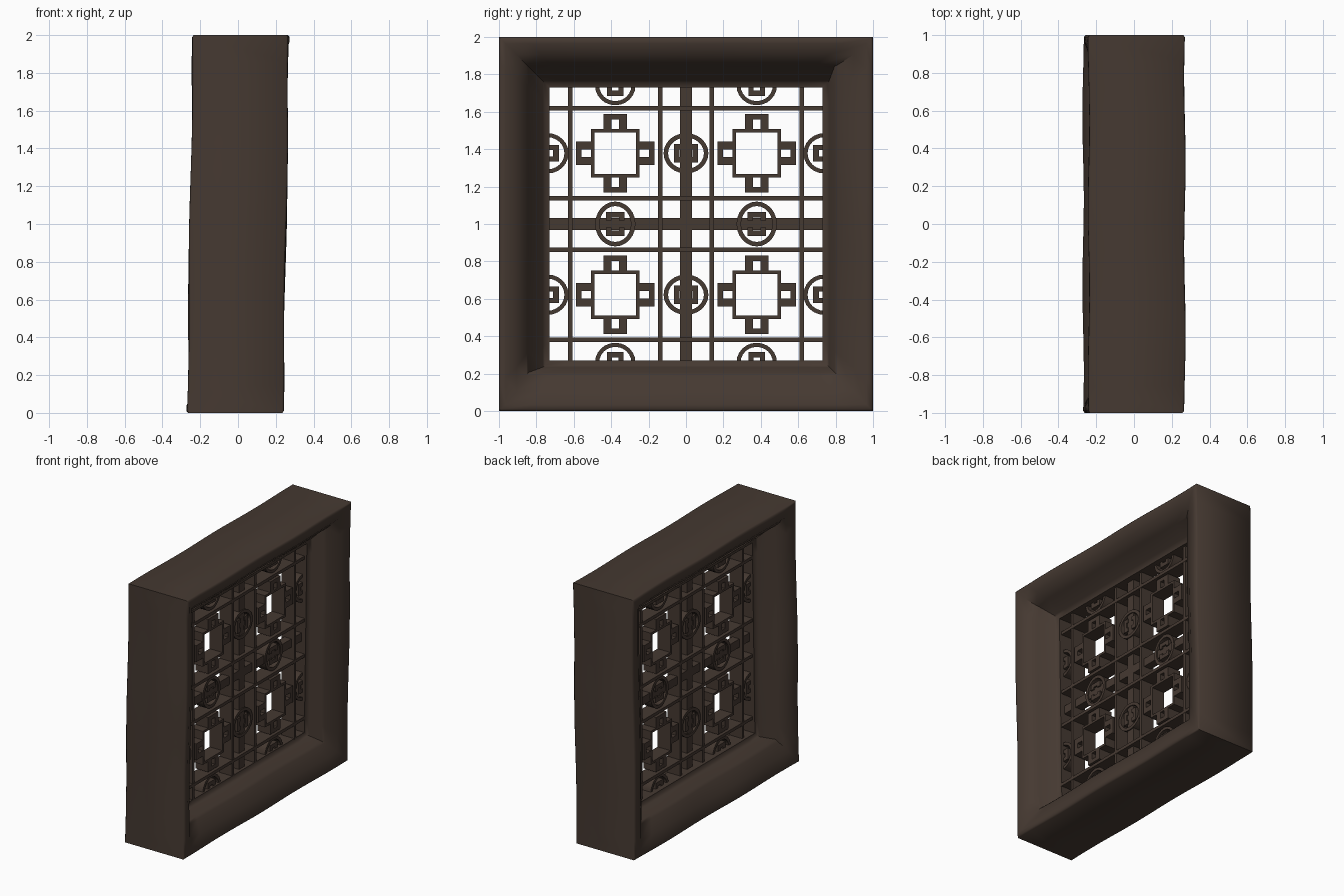
import bpy, bmesh, math
from mathutils import Matrix

if "Cube" in bpy.data.objects:
    bpy.data.objects.remove(bpy.data.objects["Cube"])

wood = bpy.data.materials.new("dark brown wood")
wood.diffuse_color = (0.060, 0.041, 0.031, 1)
wood.use_nodes = True
wood.node_tree.nodes["Principled BSDF"].inputs["Base Color"].default_value = wood.diffuse_color


def finish(name, bm, smooth=None):
    bmesh.ops.recalc_face_normals(bm, faces=bm.faces)
    mesh = bpy.data.meshes.new(name)
    bm.to_mesh(mesh)
    bm.free()
    mesh.materials.append(wood)
    ob = bpy.data.objects.new(name, mesh)
    bpy.context.collection.objects.link(ob)
    if smooth:
        bpy.ops.object.select_all(action='DESELECT')
        ob.select_set(True)
        bpy.context.view_layer.objects.active = ob
        bpy.ops.object.shade_smooth_by_angle(angle=math.radians(smooth))
    return ob


def box(bm, y0, y1, z0, z1, depth):
    m = Matrix.Translation((0, (y0 + y1) / 2, (z0 + z1) / 2)) @ \
        Matrix.Diagonal((depth, abs(y1 - y0), abs(z1 - z0), 1))
    bmesh.ops.create_cube(bm, size=1, matrix=m)


def arc(bm, cy, cz, ry, rz, wall, depth, start=0, sweep=360, n=24):
    """Flat ring or half ring, extruded along x."""
    full = sweep == 360
    rows = []
    for i in range(n if full else n + 1):
        a = math.radians(start + sweep * i / n)
        rows.append([bm.verts.new((x, cy + (ry - w) * math.cos(a), cz + (rz - w) * math.sin(a)))
                     for x, w in ((-depth / 2, 0), (depth / 2, 0), (depth / 2, wall), (-depth / 2, wall))])
    for i in range(n):
        a, b = rows[i], rows[(i + 1) % len(rows)]
        for k in range(4):
            bm.faces.new((a[k], a[(k + 1) % 4], b[(k + 1) % 4], b[k]))
    if not full:
        bm.faces.new(rows[0])
        bm.faces.new(rows[-1])


def tab(bm, cy, cz, dy, dz, near, far, half, wall, depth):
    """U-shaped tab growing from (cy, cz) along the direction (dy, dz)."""
    for s0, s1, t0, t1 in ((near, far, -half, -half + wall), (near, far, half - wall, half),
                           (far - 0.03, far, -half + wall, half - wall)):
        if dy:
            box(bm, cy + dy * s0, cy + dy * s1, cz + t0, cz + t1, depth)
        else:
            box(bm, cy + t0, cy + t1, cz + dz * s0, cz + dz * s1, depth)


# Outer frame: half profile (radius, x, offset of inner step), mirrored, swept round a square
half = [(1.0, 0.245, 0), (0.99, 0.254, 0), (0.965, 0.255, 0), (0.90, 0.23, 0.005),
        (0.83, 0.18, 0.02), (0.82, 0.165, 0.025),
        (0.765, 0.085, 0), (0.755, 0.07, 0), (0.73, 0.065, 0)]
profile = half + [(r, -x, o) for r, x, o in reversed(half)]
n = 14
edge = [-1 + 2 * i / n for i in range(n)]
loop = [(t, -1) for t in edge] + [(1, t) for t in edge] + \
       [(-t, 1) for t in edge] + [(-1, -t) for t in edge]
bm = bmesh.new()
rows = []
for u, v in loop:
    row = []
    for r, x, o in profile:
        y, z = r * u - o, r * v + o
        # slightly hand-hewn faces with a small lean
        wob = 0.004 * math.sin(7 * y + 5 * z + 3 * x)
        px = x + 0.015 * z + (wob if abs(x) > 0.1 else 0)
        row.append(bm.verts.new((px, y, 1 + z)))
    rows.append(row)
for i, a in enumerate(rows):
    b = rows[(i + 1) % len(rows)]
    for k in range(len(profile)):
        j = (k + 1) % len(profile)
        bm.faces.new((a[k], a[j], b[j], b[k]))
finish("outer_frame", bm, 50)

E, D, C = 0.74, 0.11, 0.378      # opening half size, lattice depth, pane centre

# Central cross bars
bm = bmesh.new()
box(bm, -0.032, 0.032, 1 - E, 1 + E, 0.064)
box(bm, -E, E, 0.968, 1.032, 0.062)
finish("cross_bars", bm)

# Thin lattice bars
bm = bmesh.new()
for s in (-1, 1):
    for p in (0.137, 0.618):
        box(bm, s * p - 0.012, s * p + 0.012, 1 - E, 1 + E, D)
        box(bm, -E, E, 1 + s * p - 0.012, 1 + s * p + 0.012, D + 0.004)
finish("lattice_bars", bm)

# Square motif with four tabs in each pane
bm = bmesh.new()
for sy in (-1, 1):
    for sz in (-1, 1):
        cy, cz = sy * C, 1 + sz * C
        for s in (-1, 1):
            box(bm, cy + s * 0.111, cy + s * 0.129, cz - 0.129, cz + 0.129, D)
            box(bm, cy - 0.111, cy + 0.111, cz + s * 0.111, cz + s * 0.129, D)
            tab(bm, cy, cz, s, 0, 0.129, 0.21, 0.063, 0.043, D)
            tab(bm, cy, cz, 0, s, 0.129, 0.21, 0.063, 0.043, D)
finish("square_motifs", bm)

# Rings on the cross bars, half rings at the frame, each with small inner tabs
bm = bmesh.new()
R = 0.08
for s in (-1, 1):
    arc(bm, 0, 1 + s * C, 0.12, 0.108, 0.024, R)
    arc(bm, s * C, 1, 0.108, 0.12, 0.024, R)
    for d in (-1, 1):
        tab(bm, 0, 1 + s * C, d, 0, 0.02, 0.065, 0.05, 0.03, R)
        tab(bm, s * C, 1, 0, d, 0.02, 0.065, 0.05, 0.03, R)
        arc(bm, d * E, 1 + s * C, 0.112, 0.108, 0.022, R, 90 if d > 0 else -90, 180, 12)
        arc(bm, s * C, 1 + d * E, 0.108, 0.105, 0.022, R, 180 if d > 0 else 0, 180, 12)
        tab(bm, d * E, 1 + s * C, -d, 0, 0, 0.06, 0.045, 0.028, R)
        tab(bm, s * C, 1 + d * E, 0, -d, 0, 0.055, 0.045, 0.028, R)
finish("ring_motifs", bm, 30)
